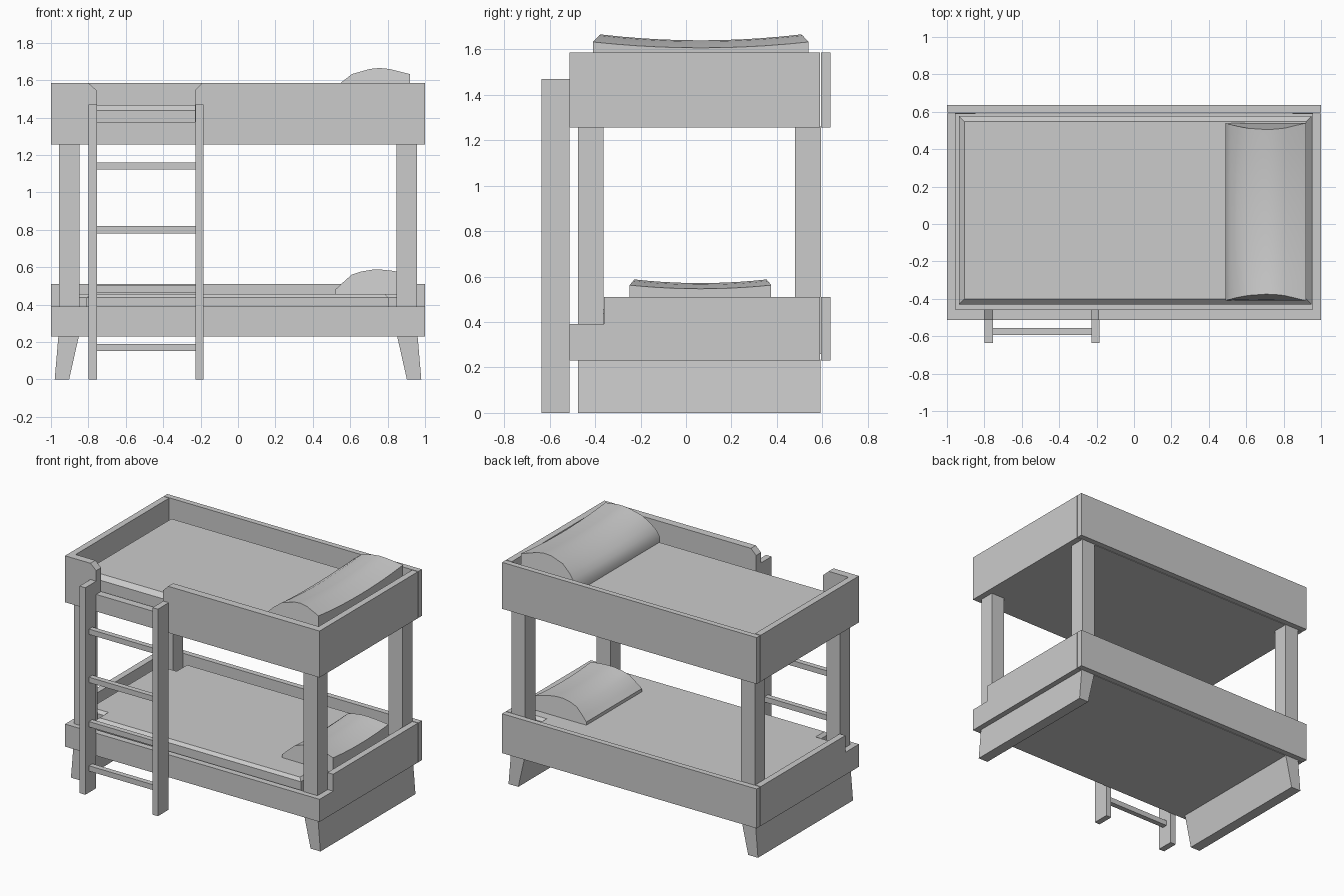
import bpy, bmesh
from mathutils import Vector

if "Cube" in bpy.data.objects:
    bpy.data.objects.remove(bpy.data.objects["Cube"])


def finish(name, bm):
    bmesh.ops.recalc_face_normals(bm, faces=bm.faces)
    me = bpy.data.meshes.new(name)
    bm.to_mesh(me)
    bm.free()
    ob = bpy.data.objects.new(name, me)
    bpy.context.collection.objects.link(ob)
    return ob


def prism(name, pts, lo, hi, axis, bevel=0):
    """Extrude a 2D outline from lo to hi along an axis; optionally chamfer the far rim."""
    def place(a, b, c):
        return {'x': (c, a, b), 'y': (a, c, b), 'z': (a, b, c)}[axis]
    bm = bmesh.new()
    face = bm.faces.new([bm.verts.new(place(a, b, lo)) for a, b in pts])
    ext = bmesh.ops.extrude_face_region(bm, geom=[face])['geom']
    moved = [g for g in ext if isinstance(g, bmesh.types.BMVert)]
    bmesh.ops.translate(bm, verts=moved, vec=Vector(place(0, 0, hi - lo)))
    if bevel:
        rim = [e for e in bm.edges if all(v in moved for v in e.verts)]
        bmesh.ops.bevel(bm, geom=rim, offset=bevel, segments=1, profile=0.5,
                        affect='EDGES')
    return finish(name, bm)


def box(name, x0, x1, y0, y1, z0, z1):
    return prism(name, [(x0, y0), (x1, y0), (x1, y1), (x0, y1)], z0, z1, 'z')


def pillow(name, x0, x1, y0, y1, base, arc, dip, inset):
    """Arched section swept along y, sagging in the middle, with tucked ends."""
    bm = bmesh.new()
    rings, n = [], 10
    for i in range(n + 1):
        u = 2 * i / n - 1
        ring = []
        for s, z in arc:
            half = (y1 - y0) / 2 - inset * (1 - (2 * s - 1) ** 2)
            ring.append(bm.verts.new((x0 + s * (x1 - x0), (y0 + y1) / 2 + u * half,
                                      z - dip * (1 - u * u) * min(1, 4 * s))))
        for x in (x1, x0):
            ring.append(bm.verts.new((x, (y0 + y1) / 2 + u * (y1 - y0) / 2, base)))
        rings.append(ring)
    m = len(rings[0])
    for a, b in zip(rings, rings[1:]):
        for j in range(m):
            k = (j + 1) % m
            bm.faces.new((a[j], a[k], b[k], b[j]))
    bm.faces.new(rings[0])
    bm.faces.new(rings[-1])
    ob = finish(name, bm)
    bpy.context.view_layer.objects.active = ob
    ob.select_set(True)
    bpy.ops.object.shade_smooth_by_angle(angle=0.6)
    ob.select_set(False)


F, B, T = -0.513, 0.635, 0.045      # bed front, bed back, board thickness

# Upper bunk frame: front board has a chamfered gap for the ladder
prism("upper_front_board",
      [(-1, 1.255), (1, 1.255), (1, 1.585), (-0.19, 1.585), (-0.23, 1.545),
       (-0.23, 1.376), (-0.755, 1.376), (-0.755, 1.545), (-0.80, 1.585), (-1, 1.585)],
      F, F + T + 0.01, 'y')
box("upper_back_board", -1, 1, B - T + 0.005, B, 1.255, 1.585)
box("upper_base", -0.955, 0.955, F + T, B - T, 1.255, 1.30)

# Lower bunk frame
box("lower_front_board", -1, 1, F, F + T, 0.23, 0.39)
box("lower_back_board", -1, 1, B - T + 0.005, B, 0.23, 0.51)
box("lower_base", -0.955, 0.955, F + T, B - T, 0.23, 0.27)

for side, s in (("left", -1), ("right", 1)):
    # End boards
    xa, xb = sorted((s * 0.955, s * 1.0))
    box(f"{side}_upper_end_board", xa, xb, F + T, B - T, 1.255, 1.585)
    prism(f"{side}_lower_end_board",
          [(F + T, 0.23), (B - T, 0.23), (B - T, 0.51), (-0.36, 0.51),
           (-0.36, 0.39), (F + T, 0.39)], xa, xb, 'x')
    # Corner posts
    xa, xb = sorted((s * 0.848, s * 0.957))
    box(f"{side}_front_post", xa, xb, -0.475, -0.363, 0.26, 1.26)
    box(f"{side}_back_post", xa, xb, 0.48, 0.593, 0.26, 1.26)
    # Splayed board leg
    prism(f"{side}_leg", [(s * 0.85, 0.235), (s * 0.96, 0.235), (s * 0.98, 0),
                          (s * 0.903, 0)], -0.475, 0.592, 'y')

# Mattresses: the lower one is cut out around the posts
prism("upper_mattress", [(-0.936, -0.43), (0.95, -0.43), (0.95, 0.577), (-0.936, 0.577)],
      1.29, 1.468, 'z', 0.03)
prism("lower_mattress",
      [(-0.81, -0.445), (0.805, -0.445), (0.805, -0.345), (0.945, -0.345),
       (0.945, 0.46), (0.805, 0.46), (0.805, 0.577), (-0.81, 0.577),
       (-0.81, 0.46), (-0.945, 0.46), (-0.945, -0.345), (-0.81, -0.345)],
      0.26, 0.457, 'z', 0.02)

# Pillows
pillow("upper_pillow", 0.49, 0.92, -0.41, 0.54, 1.45,
       [(0, 1.50), (0.06, 1.55), (0.14, 1.587), (0.28, 1.633), (0.5, 1.66),
        (0.62, 1.665), (0.74, 1.66), (1, 1.632)], 0.026, 0.035)
pillow("lower_pillow", 0.52, 0.92, -0.248, 0.375, 0.44,
       [(0, 0.48), (0.08, 0.51), (0.22, 0.56), (0.35, 0.577), (0.5, 0.587),
        (0.62, 0.587), (0.78, 0.58), (1, 0.562)], 0.016, 0.022)

# Ladder
box("ladder_left_rail", -0.80, -0.755, -0.635, F, 0, 1.47)
box("ladder_right_rail", -0.228, -0.185, -0.635, F, 0, 1.47)
for i, z in enumerate((0.171, 0.485, 0.80, 1.142)):
    box(f"ladder_rung_{i + 1}", -0.76, -0.222, -0.594, -0.556, z - 0.019, z + 0.019)
